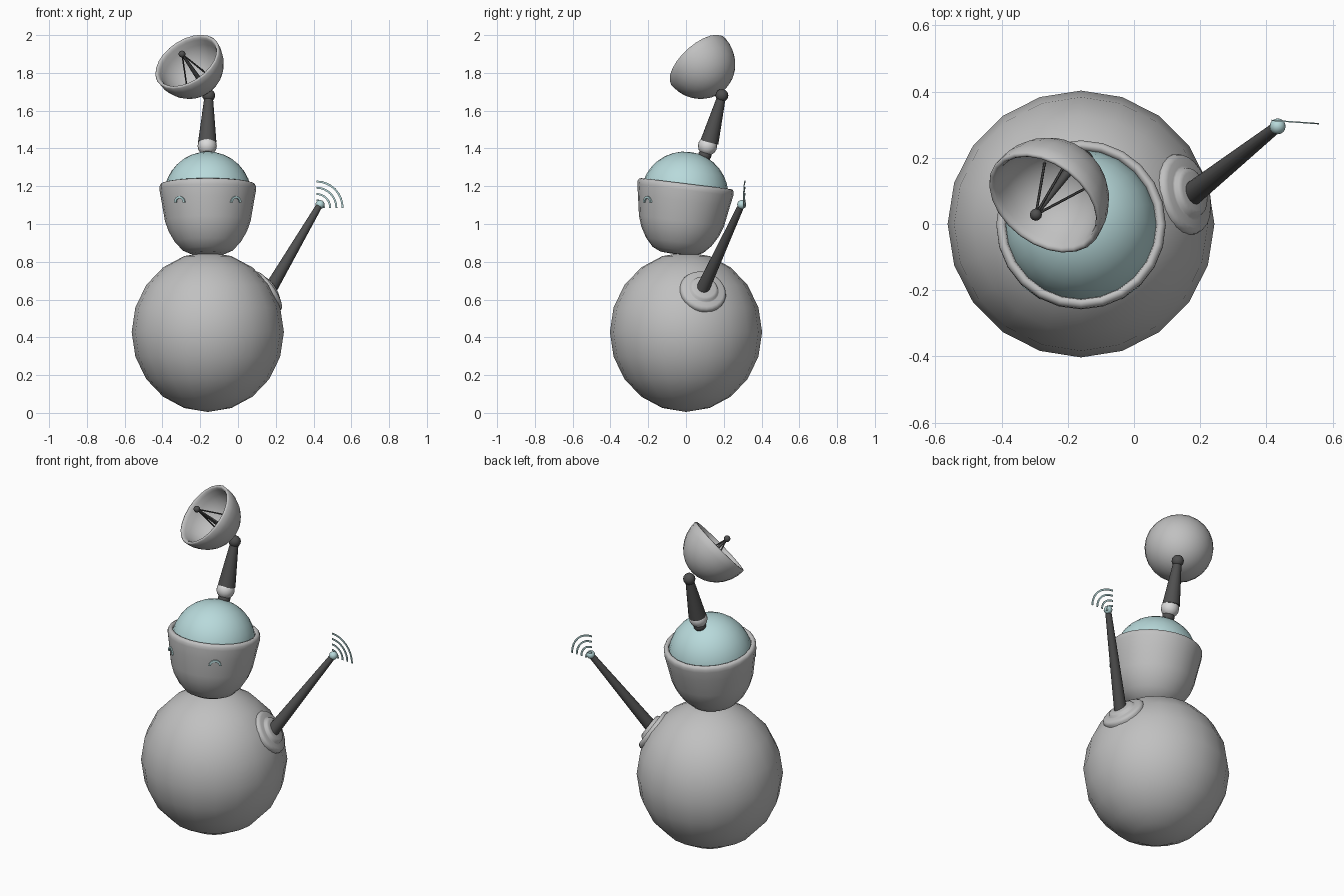
import bpy, bmesh, math
from mathutils import Vector, Matrix

if "Cube" in bpy.data.objects:
    bpy.data.objects.remove(bpy.data.objects["Cube"])


def material(name, rgb):
    m = bpy.data.materials.new(name)
    m.diffuse_color = (*rgb, 1)
    m.use_nodes = True
    m.node_tree.nodes["Principled BSDF"].inputs["Base Color"].default_value = m.diffuse_color
    return m


GREY = material("shell grey", (0.53, 0.53, 0.53))
LIGHT = material("light grey", (0.70, 0.70, 0.70))
DARK = material("dark grey", (0.08, 0.08, 0.08))
TEAL = material("pale teal", (0.48, 0.70, 0.71))


def finish(name, bm, mat, angle=40):
    bmesh.ops.remove_doubles(bm, verts=bm.verts, dist=1e-5)
    bmesh.ops.recalc_face_normals(bm, faces=bm.faces)
    me = bpy.data.meshes.new(name)
    bm.to_mesh(me)
    bm.free()
    me.materials.append(mat)
    ob = bpy.data.objects.new(name, me)
    bpy.context.collection.objects.link(ob)
    bpy.context.view_layer.objects.active = ob
    ob.select_set(True)
    bpy.ops.object.shade_smooth_by_angle(angle=math.radians(angle))
    ob.select_set(False)
    return ob


def lathe(name, profile, origin, axis, mat, seg=20, angle=40):
    """Spin a (radius, height) profile about an axis through origin."""
    rot = Vector(axis).to_track_quat('Z', 'Y').to_matrix().to_4x4()
    mx = Matrix.Translation(origin) @ rot
    bm = bmesh.new()
    rings = [[bm.verts.new(mx @ Vector((r * math.cos(t), r * math.sin(t), h)))
              for t in (2 * math.pi * i / seg for i in range(seg))] if r > 1e-6
             else [bm.verts.new(mx @ Vector((0, 0, h)))] for r, h in profile]
    for a, b in zip(rings, rings[1:]):
        for i in range(seg):
            j = (i + 1) % seg
            f = [a[i % len(a)], a[j % len(a)], b[j % len(b)], b[i % len(b)]]
            bm.faces.new(list(dict.fromkeys(f)))
    return finish(name, bm, mat, angle)


def arc(rx, rz, a0, a1, n):
    """Points on an ellipse; angles in degrees above the equator."""
    pts = []
    for i in range(n + 1):
        t = math.radians(a0 + (a1 - a0) * i / n)
        pts.append((max(0, rx * math.cos(t)), rz * math.sin(t)))
    return pts


def ball(name, c, r, mat, rz=None, seg=16):
    return lathe(name, arc(r, rz or r, -90, 90, seg // 2), c, (0, 0, 1), mat, seg)


def rod(name, a, b, r0, r1, mat, seg=12):
    a, b = Vector(a), Vector(b)
    h = (b - a).length
    return lathe(name, [(0, 0), (r0, 0), (r1, h), (0, h)], a, b - a, mat, seg)


def arch(name, mx, r, half_w, half_d, a0, a1, mat, n=10):
    """Rectangular strip bent along an arc in the local XZ plane."""
    bm = bmesh.new()
    rows = []
    for i in range(n + 1):
        t = math.radians(a0 + (a1 - a0) * i / n)
        rows.append([bm.verts.new(mx @ Vector(((r + w) * math.cos(t), d, (r + w) * math.sin(t))))
                     for w, d in ((-half_w, -half_d), (half_w, -half_d),
                                  (half_w, half_d), (-half_w, half_d))])
    for a, b in zip(rows, rows[1:]):
        for i in range(4):
            bm.faces.new((a[i], a[(i + 1) % 4], b[(i + 1) % 4], b[i]))
    bm.faces.new(rows[0])
    bm.faces.new(rows[-1][::-1])
    return finish(name, bm, mat)


CX = -0.16

# Body
ball("body", (CX, 0, 0.428), 0.403, GREY, 0.423, 20)

# Head bowl, tipped slightly back, with a rounded lip
tilt = math.radians(7)
up = Vector((0, math.sin(tilt), math.cos(tilt)))
rim = Vector((CX, 0, 1.21))
lathe("head", [(0, -0.375), (0.09, -0.37), (0.135, -0.35), (0.175, -0.307), (0.208, -0.25),
               (0.227, -0.195), (0.245, -0.09), (0.256, -0.03), (0.256, -0.012),
               (0.250, 0.0), (0.240, 0.004), (0.230, 0.0), (0.225, -0.02)],
      rim, up, GREY, 24, 60)

# Dome on the head
lathe("dome", arc(0.232, 0.232, 0, 90, 8), rim - up * 0.059, up, TEAL, 24)

# Arched eyes lying on the head wall
for side, label in ((-1, "left"), (1, "right")):
    a = side * math.radians(36)
    mx = (Matrix.Translation((CX + 0.249 * math.sin(a), -0.249 * math.cos(a), 1.113))
          @ Matrix.Rotation(a, 4, 'Z'))
    arch(label + "_eye", mx, 0.029, 0.006, 0.008, 0, 180, TEAL)

# Shoulder socket: two stepped discs on the body
n = Vector((0.80, 0.23, 0.55)).normalized()
shoulder = Vector((CX, 0, 0.428)) + n * 0.405
lathe("shoulder_socket", [(0, 0.022), (0.06, 0.022), (0.073, 0.017), (0.078, 0.006),
                          (0.084, 0.003), (0.108, 0.003), (0.12, -0.004),
                          (0.125, -0.015), (0.123, -0.04)], shoulder, n, GREY, 24, 50)

# Arm with a ball tip
tip = Vector((0.434, 0.295, 1.103))
rod("arm", (0.165, 0.083, 0.645), tip, 0.036, 0.017, DARK, 16)
ball("arm_tip", tip, 0.024, TEAL)

# Signal arcs spreading from the arm tip
for i, r in enumerate((0.04, 0.073, 0.106, 0.139)):
    mx = Matrix.Translation((0.415, 0.313, 1.086)) @ Matrix.Rotation(math.radians(-4), 4, 'Z')
    arch("signal_arc_%d" % (i + 1), mx, r, 0.005, 0.002, 0, 90, TEAL, 8)

# Mast from the dome to the dish
joint = Vector((-0.155, 0.19, 1.68))
base = Vector((-0.163, 0.114, 1.413))
ball("mast_foot", (-0.163, 0.10, 1.365), 0.035, DARK)
ball("mast_ball", base, 0.051, LIGHT)
rod("mast", base + Vector((0, 0.01, 0.02)), joint, 0.049, 0.022, DARK, 16)
ball("mast_joint", joint, 0.034, DARK)

# Dish: a thick bowl with a rounded rim
axis = Vector((-0.45, -0.60, 0.66)).normalized()
centre = Vector((-0.268, 0.066, 1.858))
lathe("dish", arc(0.190, 0.205, -90, 0, 8) + [(0.186, 0.006), (0.178, 0.007), (0.172, 0.0)]
      + arc(0.168, 0.183, -4, -90, 8), centre, axis, GREY, 24, 60)

# Feed horn held by a tapered rod and three struts
feed = centre + axis * 0.063
ball("feed", feed, 0.0185, DARK, seg=12)
rod("feed_rod", centre - axis * 0.185, feed, 0.015, 0.006, DARK)
side = Vector((0.87, -0.42, 0.25))
side = (side - axis * side.dot(axis)).normalized()
rise = axis.cross(side)
if rise.z < 0:
    rise = -rise
for i, deg in enumerate((-10, 90, 190)):
    t = math.radians(deg)
    foot = centre - axis * 0.16 + (side * math.cos(t) + rise * math.sin(t)) * 0.083
    rod("feed_strut_%d" % (i + 1), foot, feed, 0.004, 0.004, DARK, 6)
